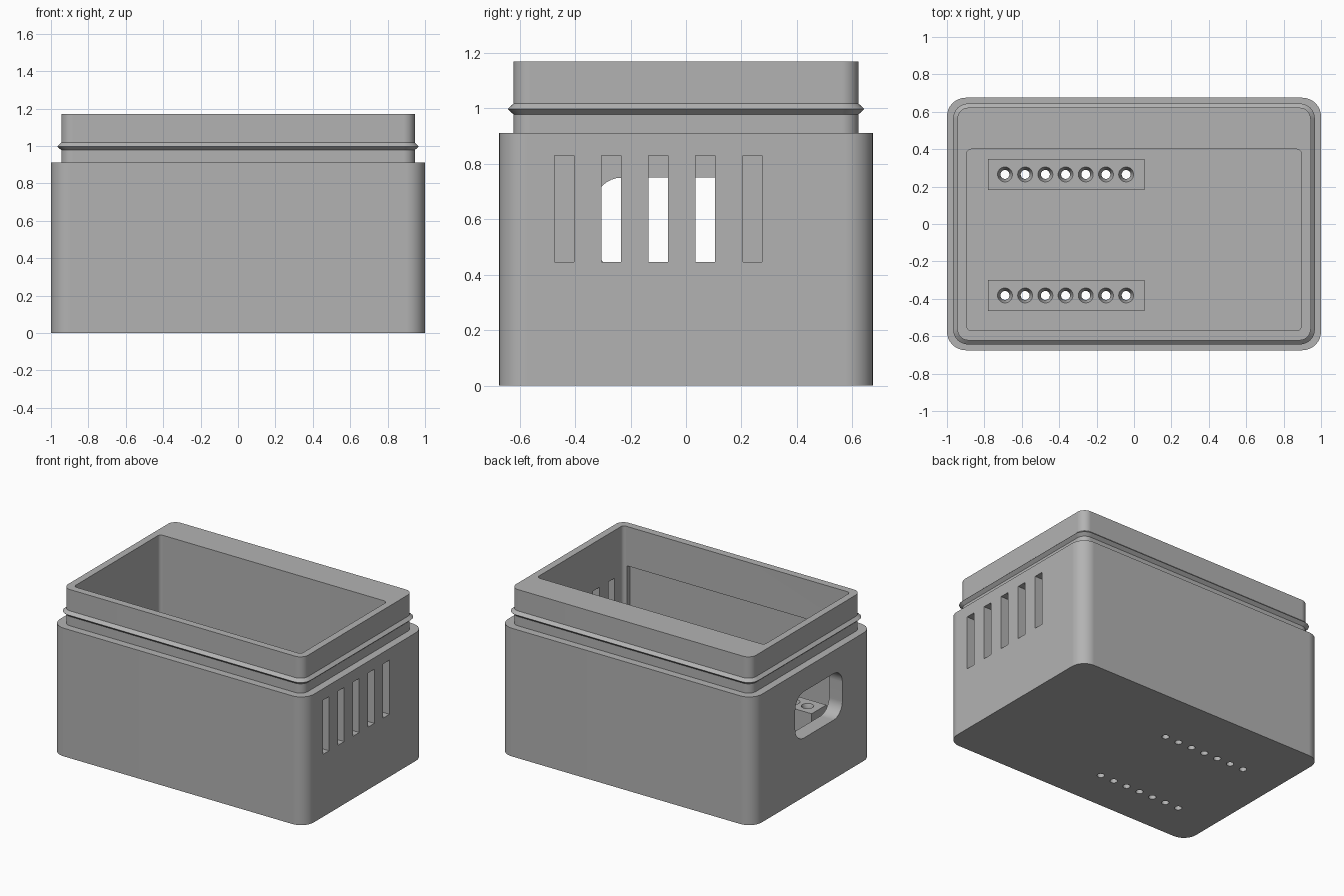
import bpy
import bmesh
from math import pi, sin, cos, radians
from mathutils import Matrix

old = bpy.data.objects.get("Cube")
if old:
    bpy.data.objects.remove(old, do_unlink=True)

GREY = (0.45, 0.45, 0.45, 1)
grey = bpy.data.materials.new("grey plastic")
grey.use_nodes = True
grey.diffuse_color = GREY
grey.node_tree.nodes["Principled BSDF"].inputs["Base Color"].default_value = GREY


def rounded_rect(hx, hy, r, segs):
    """Counter-clockwise outline with rounded corners; a circle if hx = hy = r."""
    pts = []
    for i, (sx, sy) in enumerate(((1, 1), (-1, 1), (-1, -1), (1, -1))):
        for k in range(segs):
            a = pi / 2 * (i + (k + 0.5 * (hx == r)) / (segs - (hx != r)))
            pts.append((sx * (hx - r) + r * cos(a), sy * (hy - r) + r * sin(a)))
    return pts


def loft(name, sections, place=Matrix(), segs=9):
    """Solid skinned through (z, half x, half y, corner radius) sections."""
    bm = bmesh.new()
    rings = [[bm.verts.new((x, y, z)) for x, y in rounded_rect(hx, hy, r, segs)]
             for z, hx, hy, r in sections]
    n = len(rings[0])
    for low, high in zip(rings, rings[1:]):
        for i in range(n):
            j = (i + 1) % n
            bm.faces.new((low[i], low[j], high[j], high[i]))
    bm.faces.new(rings[0][::-1])
    bm.faces.new(rings[-1])
    bm.transform(place)
    return finish(name, bm)


def box(name, x, y, z):
    """Box given as (min, max) on each axis."""
    bm = bmesh.new()
    bmesh.ops.create_cube(bm, size=1)
    for v in bm.verts:
        v.co = [lo + (hi - lo) * (c + 0.5) for c, (lo, hi) in zip(v.co, (x, y, z))]
    return finish(name, bm)


def finish(name, bm):
    bmesh.ops.recalc_face_normals(bm, faces=bm.faces)
    mesh = bpy.data.meshes.new(name)
    bm.to_mesh(mesh)
    bm.free()
    mesh.materials.append(grey)
    obj = bpy.data.objects.new(name, mesh)
    bpy.context.collection.objects.link(obj)
    return obj


def select(obj):
    bpy.ops.object.select_all(action="DESELECT")
    obj.select_set(True)
    bpy.context.view_layer.objects.active = obj


def cut(obj, cutter):
    select(obj)
    mod = obj.modifiers.new("cut", "BOOLEAN")
    mod.operation = "DIFFERENCE"
    mod.solver = "EXACT"
    mod.object = cutter
    bpy.ops.object.modifier_apply(modifier=mod.name)


FLOOR, BLOCK_TOP = 0.11, 0.38

# Body, stepped lip and pointed snap ridge in one skin
lip = (0.945, 0.622, 0.06)
body = loft("enclosure_body", [
    (0, 1, 0.675, 0.1), (0.912, 1, 0.675, 0.1),
    (0.912, *lip), (0.978, *lip),
    (0.998, 0.967, 0.644, 0.08),
    (1.018, *lip), (1.17, *lip)])

cutters = []

# Main cavity, offset towards the front so that the back wall is thick
cutters.append(loft("cavity_cutter", [(FLOOR, 0.895, 0.485, 0.025), (1.3, 0.895, 0.485, 0.025)],
                    Matrix.Translation((0, -0.085, 0)), segs=6))

# Shallow recess inside the front wall
cutters.append(box("recess_cutter", (-0.862, 0.862), (-0.6, -0.4), (FLOOR, 0.89)))

# Five ventilation slots
for i in range(5):
    y = -0.44 + 0.17 * i
    cutters.append(box("slot_cutter", (0.8, 1.1), (y - 0.035, y + 0.035), (0.445, 0.83)))

# Rounded connector window in the opposite end
cutters.append(loft("window_cutter", [(-1.1, 0.165, 0.265, 0.097), (-0.8, 0.165, 0.265, 0.097)],
                    Matrix.Translation((0, -0.065, 0.585)) @ Matrix.Rotation(pi / 2, 4, "Y")))

for c in cutters:
    cut(body, c)

# Two raised blocks with rows of countersunk through holes
blocks = []
for side, y in (("back", 0.265), ("front", -0.382)):
    block = box(side + "_pin_block", (-0.78, 0.055), (y - 0.083, y + 0.083), (FLOOR, BLOCK_TOP))
    blocks.append(block)
    for i in range(7):
        hole = loft("hole_cutter", [
            (-0.1, 0.024, 0.024, 0.024), (BLOCK_TOP - 0.04, 0.024, 0.024, 0.024),
            (BLOCK_TOP, 0.04, 0.04, 0.04), (BLOCK_TOP + 0.05, 0.04, 0.04, 0.04)],
            Matrix.Translation((-0.69 + 0.108 * i, y, 0)), segs=6)
        cut(body, hole)
        cut(block, hole)
        cutters.append(hole)

for c in cutters:
    bpy.data.objects.remove(c, do_unlink=True)

# Smooth rounded corners, crisp edges, flat walls
for obj in [body] + blocks:
    select(obj)
    bpy.ops.object.shade_smooth_by_angle(angle=radians(30))
    flat = obj.modifiers.new("flat_walls", "WEIGHTED_NORMAL")
    flat.keep_sharp = True
